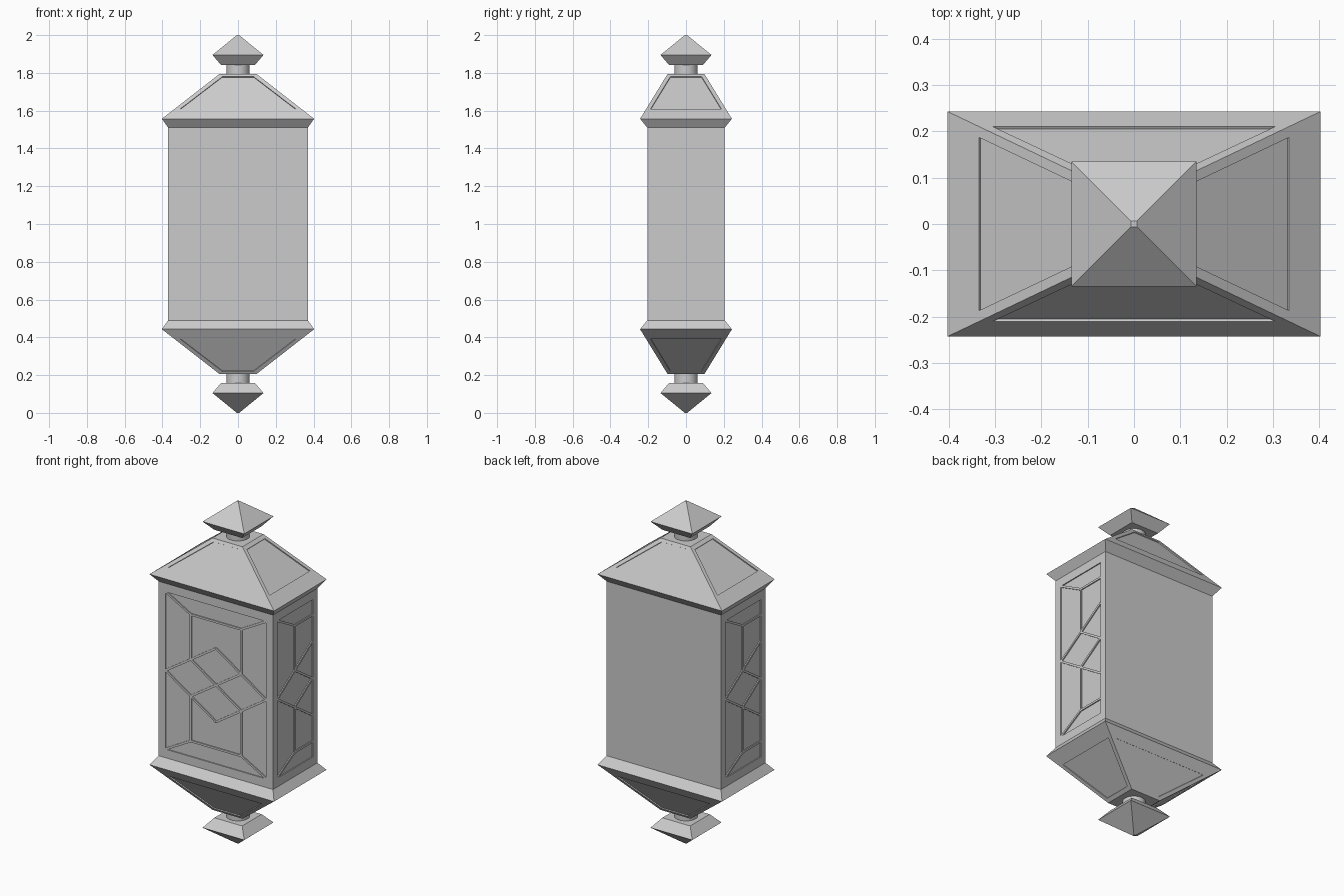
import bpy, bmesh
from mathutils import Matrix, Vector

if "Cube" in bpy.data.objects:
    bpy.data.objects.remove(bpy.data.objects["Cube"])

HX, HY = 0.37, 0.205      # body half sizes
ZB, ZT = 0.49, 1.51       # body bottom and top
DEPTH = 0.006             # panel recess
BAR = 0.006               # half width of a lattice bar


def finish(name, bm, mirrored=False):
    bmesh.ops.recalc_face_normals(bm, faces=bm.faces)
    mesh = bpy.data.meshes.new(name)
    bm.to_mesh(mesh)
    bm.free()
    ob = bpy.data.objects.new(name, mesh)
    bpy.context.collection.objects.link(ob)
    if mirrored:          # mirror top to bottom about mid height
        ob.location.z = 1
        mod = ob.modifiers.new("Mirror", 'MIRROR')
        mod.use_axis = (False, False, True)
        mod.use_mirror_merge = False
    return ob


def loft(rings):
    """Closed stack of rectangles (half x, half y, z), z relative to mid height."""
    bm = bmesh.new()
    loops = [[bm.verts.new((sx * x, sy * y, z - 1))
              for sx, sy in ((-1, -1), (1, -1), (1, 1), (-1, 1))] for x, y, z in rings]
    for a, b in zip(loops, loops[1:]):
        for i in range(4):
            j = (i + 1) % 4
            bm.faces.new((a[i], a[j], b[j], b[i]))
    bm.faces.new(loops[0][::-1])
    bm.faces.new(loops[-1])
    bmesh.ops.recalc_face_normals(bm, faces=bm.faces)
    return bm


def box(bm, centre, size, rot=Matrix()):
    m = Matrix.Translation(centre) @ rot @ Matrix.Diagonal((*size, 1))
    bmesh.ops.create_cube(bm, size=1, matrix=m)


# Hipped roof with a recessed trapezoid on each slope
bm = loft([(HX, HY, ZT), (0.403, 0.243, 1.557), (0.097, 0.097, 1.795)])
slopes = [f for f in bm.faces if 0.1 < f.normal.z < 0.95]
bmesh.ops.inset_individual(bm, faces=slopes, thickness=0.012)
for f in slopes:
    n, c = f.normal.copy(), f.calc_center_median()
    across = 0 if abs(n.y) > abs(n.x) else 1
    out = 1 - across
    mid_z = c.z
    for v in f.verts:
        low = v.co.z < mid_z
        z = (1.61 if low else 1.78) - 1
        half = (0.305 if across == 0 else 0.187) if low else 0.083
        v.co[across] = half if v.co[across] > 0 else -half
        v.co[out] = c[out] - n.z * (z - c.z) / n[out]
        v.co.z = z
for f in bmesh.ops.extrude_discrete_faces(bm, faces=slopes)["faces"]:
    f.normal_update()
    bmesh.ops.translate(bm, vec=f.normal * -DEPTH, verts=f.verts)
finish("roof_and_base", bm, True)

# Pointed square finials
finish("finials", loft([(0.09, 0.09, 1.842), (0.135, 0.135, 1.895), (0.006, 0.006, 2.0)]), True)

# Round necks
bm = bmesh.new()
bmesh.ops.create_cone(bm, cap_ends=True, segments=32, radius1=0.062, radius2=0.062,
                      depth=0.06, matrix=Matrix.Translation((0, 0, 0.818)))
necks = finish("necks", bm, True)
bpy.context.view_layer.objects.active = necks
necks.select_set(True)
bpy.ops.object.shade_smooth_by_angle()

# Body core, set back on the front and sides, flush at the back
bm = bmesh.new()
box(bm, (0, DEPTH / 2, 1), (2 * (HX - DEPTH), 2 * HY - DEPTH, ZT - ZB))
finish("body_core", bm)


def lattice(name, half, opening, bars, matrix):
    """Frame and bars drawn in u, v (v from mid height), thickness behind the surface."""
    bm = bmesh.new()
    side, h, oh = half - opening, (ZT - ZB) / 2, 0.46
    for s in (-1, 1):
        box(bm, (s * (half - side / 2), 0, DEPTH / 2), (side, 2 * h, DEPTH))
        box(bm, (0, s * (h + oh) / 2, DEPTH / 2), (2 * half, h - oh, DEPTH))
    for p, q in bars:
        p, q = Vector(p), Vector(q)
        d, m = q - p, (p + q) / 2
        rot = Matrix.Rotation(-Vector((1, 0)).angle_signed(d), 4, 'Z')
        box(bm, (m.x, m.y, DEPTH / 2), (d.length, 2 * BAR, DEPTH), rot)
    bm.transform(matrix)
    finish(name, bm)


# Left half of the pattern: u from the frame edge (-W) to the centre line (0)
W, M, D = 0.326, 0.163, 0.215
half_bars = []
for s in (-1, 1):
    half_bars += [((-W, s * 0.46), (-M, s * 0.37)),       # corner mitre
                  ((-M, s * 0.37), (0, s * 0.37)),        # cross bar
                  ((-M, s * 0.37), (-M, s * D / 2)),      # upright
                  ((-W, 0), (0, s * D)),                  # diamond edge
                  ((-M, s * D / 2), (0, 0))]              # inner diamond
full_bars = half_bars + [((-a[0], a[1]), (-b[0], b[1])) for a, b in half_bars]
side_bars = [((a[0] + M, a[1]), (b[0] + M, b[1])) for a, b in half_bars]

# Front panel, then the half pattern on each side turned about z
up = Matrix.Rotation(1.5707963, 4, 'X')   # u -> x, v -> z, thickness -> -y


def place(turn, dist):
    return (Matrix.Translation((0, 0, 1)) @ Matrix.Rotation(turn, 4, 'Z') @ up
            @ Matrix.Translation((0, 0, dist - DEPTH)))


lattice("front_lattice", HX, W, full_bars, place(0, HY))
lattice("right_lattice", HY, M, side_bars, place(1.5707963, HX))
lattice("left_lattice", HY, M, side_bars, place(-1.5707963, HX))
